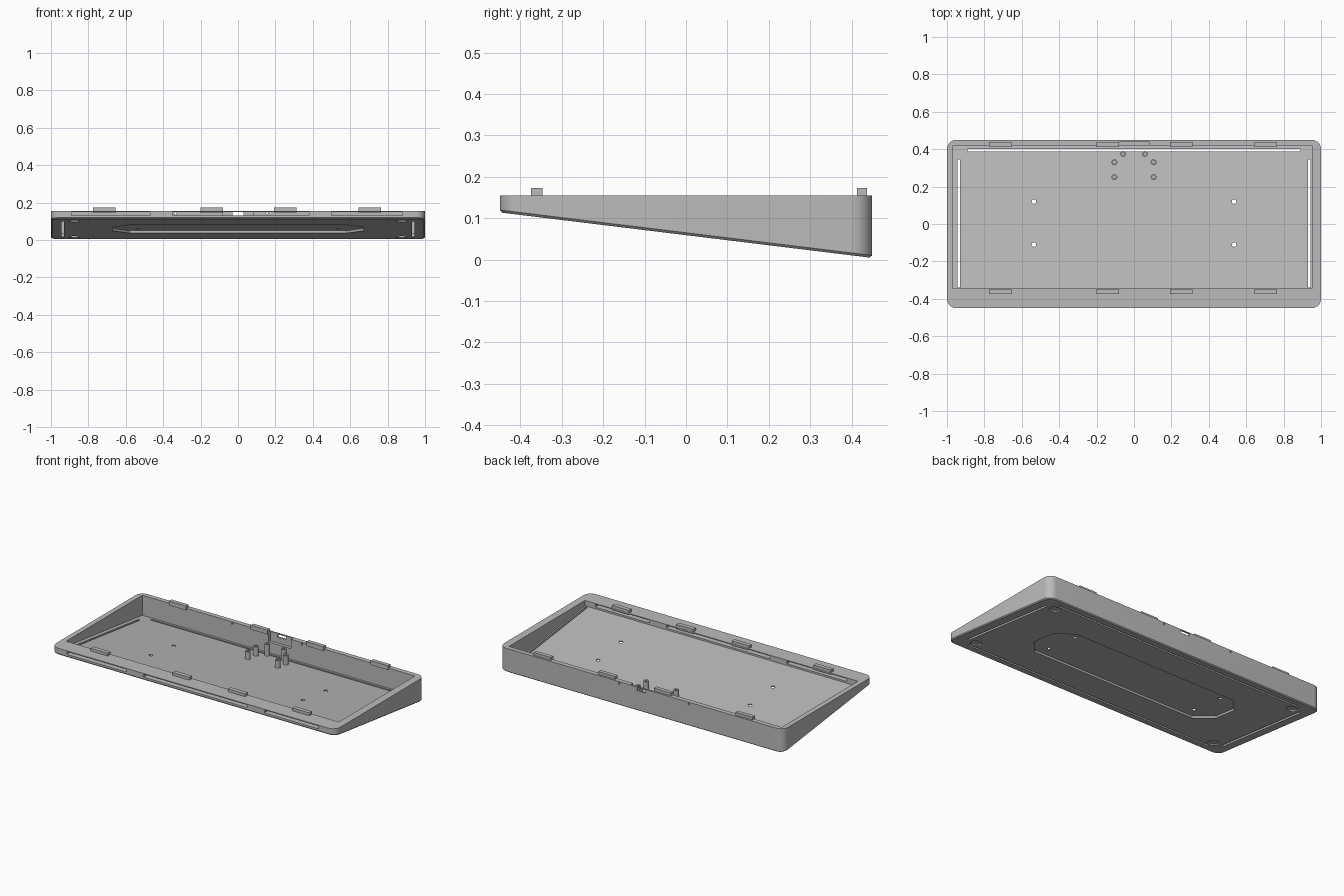
import bpy, bmesh, math

cube = bpy.data.objects.get("Cube")
if cube:
    bpy.data.objects.remove(cube, do_unlink=True)

# One grey plastic for the whole tray
grey = bpy.data.materials.new("grey_plastic")
grey.use_nodes = True
colour = (0.5, 0.5, 0.5, 1)
grey.diffuse_color = colour
for node in grey.node_tree.nodes:
    if node.type == 'BSDF_PRINCIPLED':
        node.inputs["Base Color"].default_value = colour

HALF_X, HALF_Y, TOP = 1.0, 0.45, 0.155
FLOOR = 0.02


def underside(y):
    """Height of the sloping underside at depth y."""
    return 0.059 - 0.122 * y


def above(offset):
    return lambda y: underside(y) + offset


def rect(x0, x1, y0, y1):
    return [(x0, y0), (x1, y0), (x1, y1), (x0, y1)]


def rounded_rect(hx, hy, r, steps=8):
    pts = []
    for i, (sx, sy) in enumerate([(1, 1), (-1, 1), (-1, -1), (1, -1)]):
        for k in range(steps + 1):
            a = math.pi / 2 * (i + k / steps)
            pts.append((sx * (hx - r) + r * math.cos(a), sy * (hy - r) + r * math.sin(a)))
    return pts


def circle(x, y, r, n=20):
    return [(x + r * math.cos(math.tau * i / n), y + r * math.sin(math.tau * i / n)) for i in range(n)]


def loft(name, rings, closed=False):
    """Skin a stack of rings; cap the ends unless it closes on itself."""
    bm = bmesh.new()
    loops = [[bm.verts.new(p) for p in ring] for ring in rings]
    n = len(loops[0])
    pairs = list(zip(loops, loops[1:])) + ([(loops[-1], loops[0])] if closed else [])
    for a, b in pairs:
        for i in range(n):
            j = (i + 1) % n
            bm.faces.new((a[i], a[j], b[j], b[i]))
    if not closed:
        bm.faces.new(loops[0][::-1])
        bm.faces.new(loops[-1])
    bmesh.ops.recalc_face_normals(bm, faces=bm.faces)
    mesh = bpy.data.meshes.new(name)
    bm.to_mesh(mesh)
    bm.free()
    mesh.materials.append(grey)
    obj = bpy.data.objects.new(name, mesh)
    bpy.context.collection.objects.link(obj)
    return obj


def prism(name, outline, low, high):
    """Extrude an outline between two heights, each a number or a function of y."""
    at = lambda h, y: h(y) if callable(h) else h
    return loft(name, [[(x, y, at(h, y)) for x, y in outline] for h in (low, high)])


def smooth(obj):
    bpy.ops.object.select_all(action='DESELECT')
    obj.select_set(True)
    bpy.context.view_layer.objects.active = obj
    bpy.ops.object.shade_smooth_by_angle(angle=math.radians(30))


# Wedge body with a small chamfer round the underside
outer = rounded_rect(HALF_X, HALF_Y, 0.05)
inner = rounded_rect(HALF_X - 0.006, HALF_Y - 0.006, 0.044)
body = loft("case_tray", [
    [(x, y, underside(y)) for x, y in inner],
    [(x, y, underside(y) + 0.006) for x, y in outer],
    [(x, y, TOP) for x, y in outer]])

cutters = []


def cut(outline, low, high):
    cutters.append(prism("cutter", outline, low, high))


# Main cavity
cut(rect(-0.968, 0.952, -0.345, 0.42), above(FLOOR), 0.3)
# Connector recess and port in the back wall
cut(rect(-0.08, 0.08, 0.40, 0.44), 0.095, 0.3)
cut(rect(-0.03, 0.03, 0.43, 0.5), 0.132, 0.15)
# Slots through the front rim
for x0, x1 in [(-0.89, -0.47), (-0.35, 0.38), (0.50, 0.88)]:
    cut(rect(x0, x1, -0.5, -0.33), 0.132, 0.149)
# Small round holes in the back wall
for x in (-0.335, 0.155):
    cutters.append(loft("cutter", [[(px, y, pz) for px, pz in circle(x, 0.143, 0.006, 12)] for y in (0.4, 0.5)]))
# Slits through the floor, and the blind groove under the front rim
for s in (-1, 1):
    cut(rect(s * 0.936 - 0.007, s * 0.936 + 0.007, -0.34, 0.345), above(-0.05), above(0.03))
cut(rect(-0.89, 0.89, 0.388, 0.402), above(-0.05), above(0.03))
cut(rect(-0.89, 0.89, -0.402, -0.388), above(-0.05), above(0.012))
# Long eight-sided recess in the underside
cut([(-0.58, -0.18), (0.58, -0.18), (0.67, -0.08), (0.67, 0.08),
     (0.58, 0.18), (-0.58, 0.18), (-0.67, 0.08), (-0.67, -0.08)], above(-0.05), above(0.013))
# Screw holes through the floor and round foot recesses in the corners
for s in (-1, 1):
    for y in (-0.11, 0.12):
        cut(circle(s * 0.535, y, 0.012), above(-0.05), above(0.05))
    for y in (-0.345, 0.345):
        cut(circle(s * 0.875, y, 0.032, 24), above(-0.05), above(0.008))

# Apply all cuts
bpy.context.view_layer.objects.active = body
for cutter in cutters:
    cutter.hide_render = True
    mod = body.modifiers.new("cut", 'BOOLEAN')
    mod.operation = 'DIFFERENCE'
    mod.solver = 'EXACT'
    mod.object = cutter
    bpy.ops.object.modifier_apply(modifier=mod.name)
for cutter in cutters:
    bpy.data.objects.remove(cutter, do_unlink=True)
smooth(body)

# Clip tabs standing on the front and back rims
for x in (-0.715, -0.14, 0.252, 0.705):
    for side, y0, y1 in [("front", -0.374, -0.347), ("back", 0.413, 0.438)]:
        prism(side + "_clip_tab", rect(x - 0.06, x + 0.06, y0, y1), TOP - 0.01, TOP + 0.018)

# Hollow screw posts near the connector
for x, y, top in [(0.058, 0.375, 0.108), (0.105, 0.33, 0.098), (0.105, 0.25, 0.098)]:
    for s in (-1, 1):
        base = underside(y) + 0.012
        profile = [(0.016, base), (0.016, top), (0.008, top), (0.008, base)]
        post = loft("screw_post", [[(px, py, z) for px, py in circle(s * x, y, r)] for r, z in profile], closed=True)
        smooth(post)
